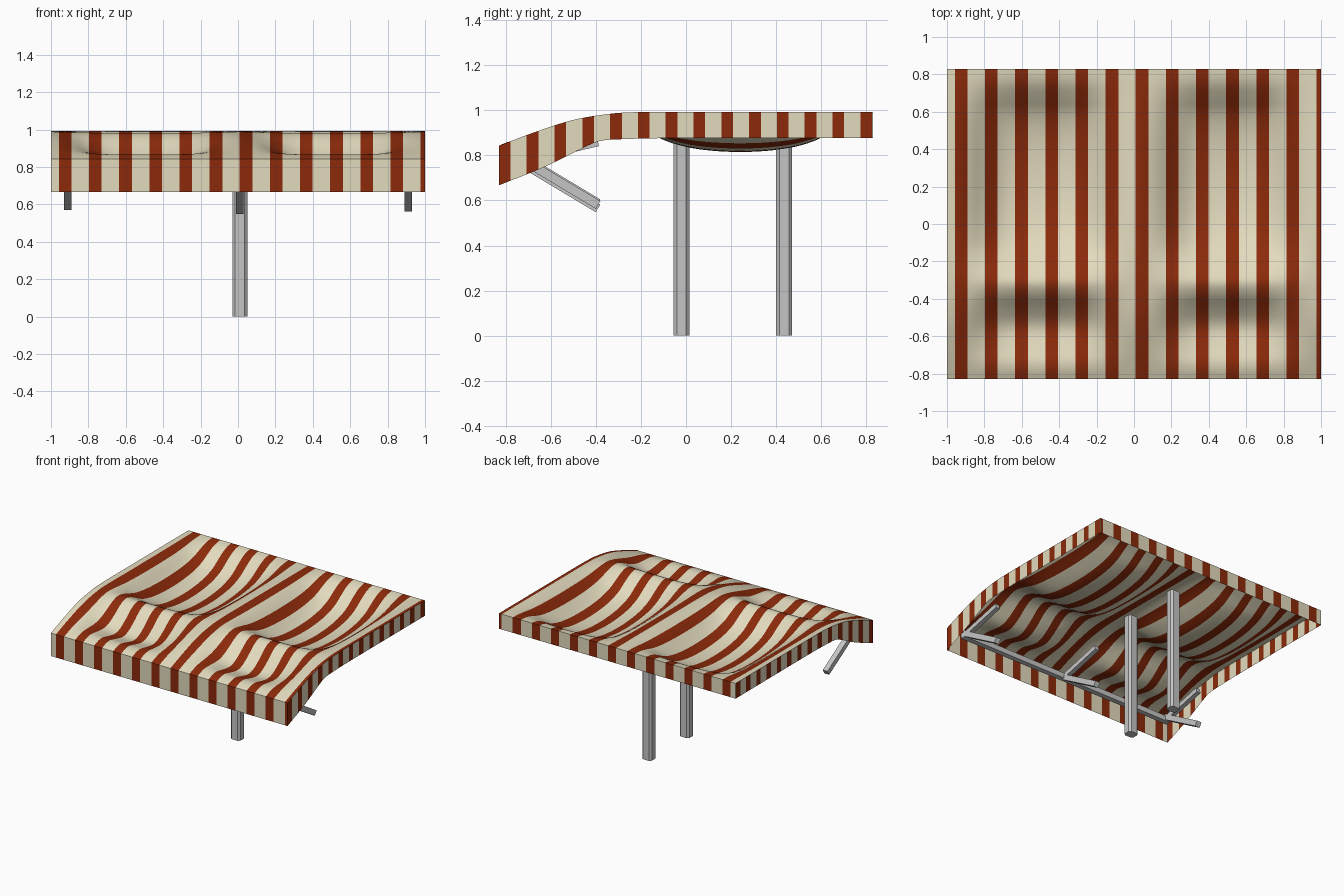
import bpy, bmesh
from mathutils import Vector, Matrix

if "Cube" in bpy.data.objects:
    bpy.data.objects.remove(bpy.data.objects["Cube"])


def material(name, rgb):
    m = bpy.data.materials.new(name)
    m.diffuse_color = (*rgb, 1)
    m.use_nodes = True
    m.node_tree.nodes["Principled BSDF"].inputs["Base Color"].default_value = m.diffuse_color
    return m


CREAM = material("cream cloth", (0.77, 0.71, 0.52))
RED = material("rust red cloth", (0.26, 0.023, 0.003))
GREY = material("grey metal", (0.56, 0.56, 0.56))


def curve(pts, v):
    """Smooth interpolation through (position, height) points."""
    n = len(pts)

    def slope(i):
        a, b = pts[max(i - 1, 0)], pts[min(i + 1, n - 1)]
        return (b[1] - a[1]) / (b[0] - a[0])
    i = 0
    while i < n - 2 and v > pts[i + 1][0]:
        i += 1
    (x0, z0), (x1, z1) = pts[i], pts[i + 1]
    h = x1 - x0
    t = min(max((v - x0) / h, 0), 1)
    return ((2*t**3 - 3*t**2 + 1) * z0 + (t**3 - 2*t**2 + t) * h * slope(i)
            + (3*t**2 - 2*t**3) * z1 + (t**3 - t**2) * h * slope(i + 1))


HX, HY = 1.0, 0.83
# Side profiles: frame edge, sagging middle of a bay, lower edge of the valance
EDGE = [(-.83, .843), (-.67, .903), (-.5, .957), (-.33, .985), (-.2, .992), (0, .993), (.83, .993)]
SAG = [(-.83, .843), (-.78, .862), (-.73, .866), (-.66, .848), (-.58, .832), (-.52, .845),
       (-.45, .892), (-.38, .952), (-.32, .98), (-.27, .97), (-.2, .93), (-.12, .878),
       (-.02, .842), (.1, .822), (.24, .815), (.38, .822), (.5, .842), (.6, .878),
       (.68, .932), (.74, .97), (.79, .988), (.83, .993)]
HEM = [(-.83, .667), (-.62, .752), (-.45, .836), (-.38, .864), (-.27, .872), (-.1, .876), (.83, .876)]
# Sag amount against distance from a supporting edge
FALL = [(0, 0), (.05, .03), (.12, .2), (.2, .52), (.3, .84), (.4, .96), (.5, 1)]
RIDGE = 0.01


def bay(x):
    """0 at the outer edges and middle ridge, 1 in the middle of each bay."""
    return curve(FALL, min(1 - abs(x), abs(x - RIDGE)))


def cloth_z(x, y):
    e = curve(EDGE, y)
    return e - (e - curve(SAG, y)) * bay(x)


def stripes(half, start, period, width, parts):
    """Cell boundaries that follow the stripes, and whether each cell is red."""
    cuts = [-half]
    s = start
    while s < half:
        cuts += [c for c in (s, s + width) if -half + 1e-4 < c < half - 1e-4]
        s += period
    cuts.append(half)
    pos, red = [cuts[0]], []
    for a, b in zip(cuts, cuts[1:]):
        is_red = ((a + b) / 2 - start) % period < width
        for k in range(1, parts + 1):
            pos.append(a + (b - a) * k / parts)
            red.append(is_red)
    return pos, red


XS, XRED = stripes(HX, -0.958, 0.1612, 0.068, 4)
YS, YRED = stripes(HY, -0.83, 0.1233, 0.052, 3)


def finish(name, bm, mats):
    me = bpy.data.meshes.new(name)
    bm.to_mesh(me)
    bm.free()
    for m in mats:
        me.materials.append(m)
    ob = bpy.data.objects.new(name, me)
    bpy.context.collection.objects.link(ob)
    return ob


def grid(name, us, vs, point, red, smooth):
    bm = bmesh.new()
    rows = [[bm.verts.new(point(u, v)) for u in us] for v in vs]
    for a, b in zip(rows, rows[1:]):
        for i, is_red in enumerate(red):
            f = bm.faces.new((a[i], a[i + 1], b[i + 1], b[i]))
            f.material_index = int(is_red)
            f.smooth = smooth
    return finish(name, bm, (CREAM, RED))


# Sagging canopy cloth
rows = [-HY + 2 * HY * i / 90 for i in range(91)]
grid("canopy_cloth", XS, rows, lambda x, y: (x, y, cloth_z(x, y)), XRED, True)

# Striped valances hanging on all four sides
for name, y in (("front_valance", -HY), ("back_valance", HY)):
    d = 1 if y < 0 else -1
    grid(name, XS[::d], (0, 1), lambda x, t: (x, y, curve(EDGE if t else HEM, y)), XRED[::d], False)
for name, x in (("right_valance", HX), ("left_valance", -HX)):
    d = 1 if x > 0 else -1
    grid(name, YS[::d], (0, 1), lambda v, t: (x, v, curve(EDGE if t else HEM, v)), YRED[::d], False)


def prism(name, outline, height):
    """Extrude a flat outline upward from z = 0."""
    bm = bmesh.new()
    f = bm.faces.new([bm.verts.new((x, y, 0)) for x, y in outline])
    top = bmesh.ops.extrude_face_region(bm, geom=[f])["geom"]
    bmesh.ops.translate(bm, vec=(0, 0, height), verts=[v for v in top if isinstance(v, bmesh.types.BMVert)])
    bmesh.ops.recalc_face_normals(bm, faces=bm.faces)
    return finish(name, bm, (GREY,))


def beam(name, a, b, size):
    """Square bar between two points."""
    a, b = Vector(a), Vector(b)
    h = size / 2
    ob = prism(name, [(-h, -h), (h, -h), (h, h), (-h, h)], (b - a).length)
    d = (b - a).normalized()
    side = Vector((1, 0, 0)) if abs(d.x) < 0.9 else Vector((0, 1, 0))
    ob.matrix_world = Matrix.Translation(a) @ Matrix((side, d.cross(side), d)).transposed().to_4x4()
    return ob


# Two chamfered posts
W, D, C = 0.04, 0.035, 0.014
octagon = [(W, -D + C), (W, D - C), (W - C, D), (-W + C, D),
           (-W, D - C), (-W, -D + C), (-W + C, -D), (W - C, -D)]
for name, y in (("front_post", -0.02), ("back_post", 0.435)):
    prism(name, octagon, 0.935).location = (0.01, y, 0)

# Front rail with three forked brackets
beam("front_rail", (-0.93, -0.74, 0.775), (0.93, -0.74, 0.775), 0.04)
for side, x, low in (("left", -0.91, 0.587), ("middle", 0.01, 0.565), ("right", 0.91, 0.58)):
    beam(side + "_lower_arm", (x, -0.74, low + 0.21), (x, -0.39, low), 0.04)
    beam(side + "_upper_arm", (x, -0.74, 0.775), (x, -0.39, 0.858), 0.035)
